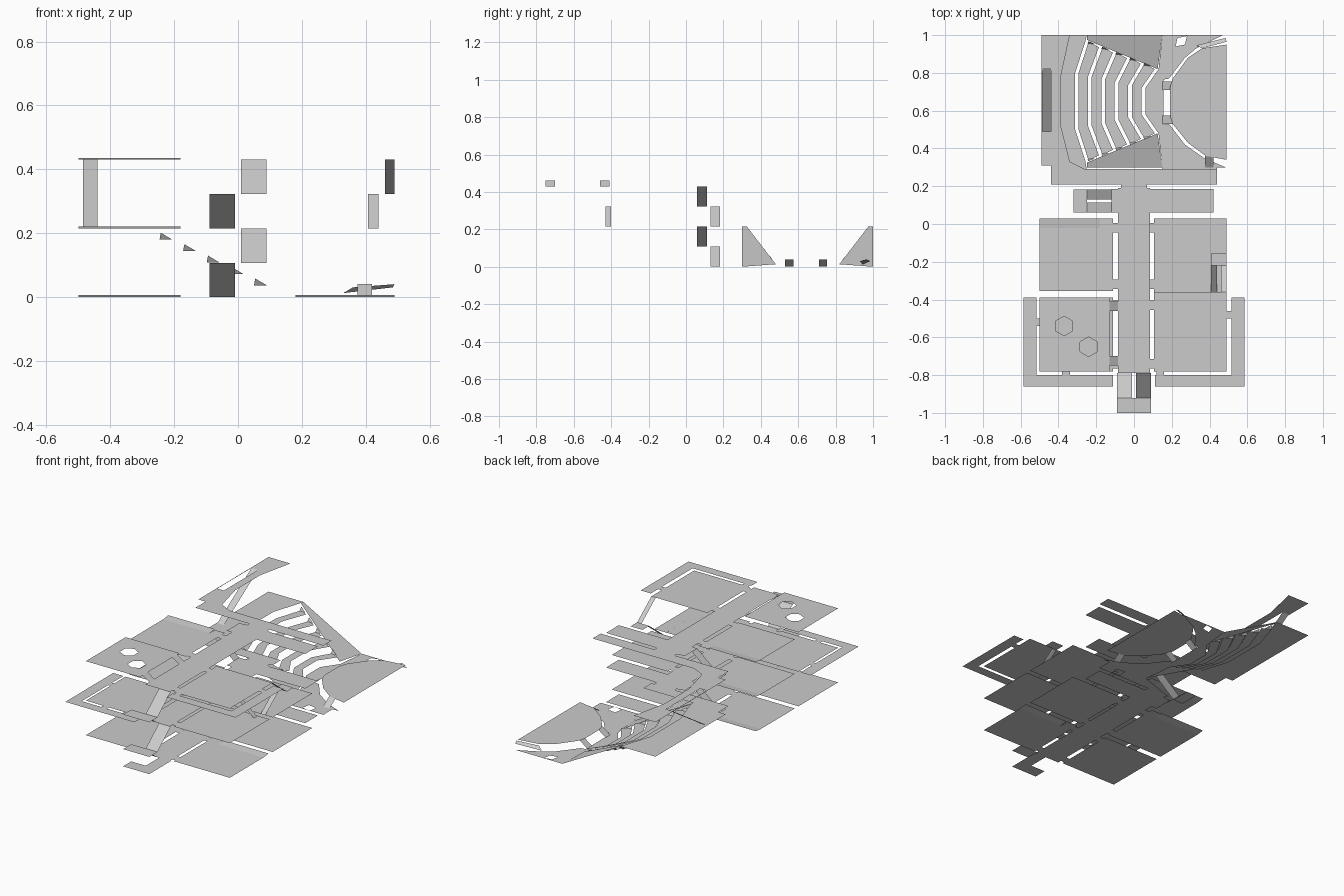
import bpy, math
from mathutils import Vector
from mathutils.geometry import tessellate_polygon

if "Cube" in bpy.data.objects:
    bpy.data.objects.remove(bpy.data.objects["Cube"])

F0, F1, F2 = 0.0, 0.215, 0.43          # storey heights
M0, M1 = 0.107, 0.322                  # stair landings


def surf(name, loops):
    """Single-sided walkable sheet, first loop outside, the rest holes."""
    vs = [Vector(p) for lp in loops for p in lp]
    tris = tessellate_polygon([[Vector((p[0], p[1], 0)) for p in lp] for lp in loops])
    fs = []
    for a, b, c in tris:
        n = (vs[b] - vs[a]).cross(vs[c] - vs[a])
        if abs(n.z) > 1e-9:
            fs.append((a, b, c) if n.z > 0 else (a, c, b))
    me = bpy.data.meshes.new(name)
    me.from_pydata(vs, [], fs)
    ob = bpy.data.objects.new(name, me)
    bpy.context.collection.objects.link(ob)
    return ob


def flat(name, pts, z, *holes):
    return surf(name, [[(x, y, z) for x, y in lp] for lp in (pts, *holes)])


def box(x0, x1, y0, y1):
    return [(x0, y0), (x1, y0), (x1, y1), (x0, y1)]


def rect(name, x0, x1, y0, y1, z):
    return flat(name, box(x0, x1, y0, y1), z)


def ramp_y(name, x0, x1, y0, y1, z0, z1):
    surf(name, [[(x0, y0, z0), (x1, y0, z0), (x1, y1, z1), (x0, y1, z1)]])


def ramp_x(name, y0, y1, x0, x1, z0, z1):
    surf(name, [[(x0, y0, z0), (x1, y0, z1), (x1, y1, z1), (x0, y1, z0)]])


# Corridors, cross arms and rooms on each storey
for i, z in enumerate((F0, F1, F2)):
    rect("corridor", -.085, .085, -.79, .19, z)
    rect("auditorium_door", -.07, .07, .19, .21, z)
    rect("east_arm", .085, .42, .06, .185, z)
    rect("stair_arm", -.12, -.085, .06, .185, z)
    # rear left room with its slightly raised back strip
    rect("rear_left_room", -.5, -.11, -.355, -.02, z)
    rect("rear_left_side", -.18, -.11, -.02, .03, z)
    ramp_y("rear_left_strip", -.5, -.18, -.02, .03, z, z + .006)
    if i < 2:
        rect("rear_right_room", .105, .49, -.36, .03, z)
        rect("front_left_room", -.5, -.11, -.78, -.39, z)
    if i == 0:
        rect("front_right_room", .105, .49, -.78, -.45, z)
        rect("front_right_side", .105, .18, -.45, -.39, z)
        ramp_y("front_right_strip", .18, .49, -.45, -.4, z, z + .006)
    else:
        rect("front_right_room", .105, .49, -.78, -.39 if i == 1 else -.36, z)
    # doorways
    for y in (-.02, -.32, -.43, -.74):
        if not (i == 2 and y < -.4):
            rect("door_left", -.11, -.085, y - .025, y + .025, z)
        if not (i == 2 and y > -.4):
            rect("door_right", .085, .105, y - .025, y + .025, z)

# Raised top room with two hexagonal openings
hexes = [[(cx + .052 * math.sin(k * math.pi / 3), cy + .052 * math.cos(k * math.pi / 3))
          for k in range(6)] for cx, cy in ((-.37, -.54), (-.24, -.65))]
flat("raised_room", box(-.5, -.13, -.78, -.39), .46, *hexes)
for y in (-.75, -.46):
    ramp_x("raised_room_ramp", y, y + .05, -.13, -.085, .46, F2)

# Balconies wrapping the front corners
for s, z, d1, d2 in ((-1, F1, -.36, -.52), (1, F2, .14, -.48)):
    pts = [(.11, -.86), (.585, -.86), (.585, -.39), (.515, -.39), (.515, -.8), (.11, -.8)]
    flat("balcony", [(s * x, y) for x, y in pts], z)
    rect("balcony_door", d1 - .02, d1 + .02, -.8, -.78, z)
    a, b = sorted((s * .49, s * .515))
    rect("balcony_side_door", a, b, d2 - .02, d2 + .02, z)

# Front and rear switchback stairs
rect("front_entry", -.09, .09, -1, -.92, F0)
rect("front_entry_side", .01, .09, -.92, -.79, F0)
for lo, mid, hi in ((F0, M0, F1), (F1, M1, F2)):
    ramp_y("front_flight_lower", -.09, -.01, -.92, -.79, mid, lo)
    rect("front_landing", -.09, .09, -1, -.92, mid)
    ramp_y("front_flight_upper", .01, .09, -.92, -.79, mid, hi)
    ramp_x("rear_flight_lower", .13, .183, -.25, -.12, mid, lo)
    rect("rear_landing", -.32, -.25, .06, .183, mid)
    ramp_x("rear_flight_upper", .06, .113, -.25, -.12, mid, hi)

# Narrow side stairs
ramp_y("side_flight_lower", .408, .44, -.36, -.22, F1, M1)
rect("side_landing", .408, .49, -.22, -.155, M1)
ramp_y("side_flight_upper", .46, .49, -.36, -.22, F2, M1)
ramp_x("inner_flight", -.43, -.4, .28, .41, M1, F1)

# Auditorium gallery and the long stair up to it
flat("gallery", [(-.49, 1), (-.49, .31), (-.44, .31), (-.44, .21), (.44, .21), (.44, .29),
                 (-.26, .29), (-.34, .33), (-.39, .53), (-.39, .77), (-.34, 1)], F2,
     box(-.485, -.44, .49, .825))
ramp_y("gallery_stair", -.485, -.44, .49, .825, F1, F2)

# Seating tiers: bent strips stepping down to the stage
YC = .65


def arc(t, dx):
    """Bent line across the hall; t runs 0 at the back to 1 at the front."""
    xe, ye = -.25 + .37 * t, .315 - .145 * t
    xm, ym = -.305 + .355 * t, .145 - .075 * t
    return [(xe + dx, YC + ye), (xm + dx, YC + ym), (xm + dx, YC - ym), (xe + dx, YC - ye)]


flat("back_floor", [(-.49, 1), (-.49, .31), (-.44, .31), (-.44, .21), (.09, .21), (.09, .29),
                    (-.25, .29)] + arc(0, -.008)[::-1] + [(-.25, 1)], F1)
for k in range(5):
    z = F1 * (5 - k) / 6
    flat("seating_tier", arc(k / 5, .01) + arc((k + 1) / 5, -.01)[::-1], z)
    # small ramps from tier ends to the aisles
    for s in (-1, 1):
        xa, ya = -.25 + .074 * k, .318 - .029 * k
        pts = [(xa + .008, YC + s * ya, z + .022), (xa + .045, YC + s * (ya - .016), z),
               (xa + .004, YC + s * (ya - .012), z)]
        surf("tier_ramp", [pts])

# Sloping aisles at both sides
for s in (-1, 1):
    pts = [(-.25, .35), (.15, .35), (.125, .17), (-.25, .325)]
    surf("sloping_aisle", [[(x, YC + s * y, F1 * (.15 - x) / .4) for x, y in pts]])

# Ground floor around the stage
flat("pit_floor", [(.15, .29), (-.09, .21), (.44, .21), (.44, .3), (.485, .3), (.37, .35),
                   (.27, .42), (.185, .53), (.155, .535), (.155, .765), (.185, .77), (.27, .88),
                   (.33, .93), (.47, 1), (.15, 1)] + arc(1, .01), F0,
     [(.29, .22), (.345, .21), (.355, .26), (.3, .27)],
     [(.22, .94), (.27, .95), (.28, 1 - .005), (.23, .985)])

# Stage with steps at the front and in the wings
flat("stage", [(.49, .34), (.49, .95), (.36, .93), (.285, .88), (.205, .77), (.19, .72), (.19, .58),
               (.205, .53), (.285, .43), (.38, .36)], .04)
for y in (.53, .71):
    ramp_x("stage_steps", y, y + .045, .15, .205, 0, .04)
ramp_y("stage_wing_ramp", .375, .42, .3, .36, 0, .04)
surf("rear_wing_ramp", [[(.33, .945, .012), (.36, .93, .03), (.49, .965, .04), (.485, .985, .03)]])
